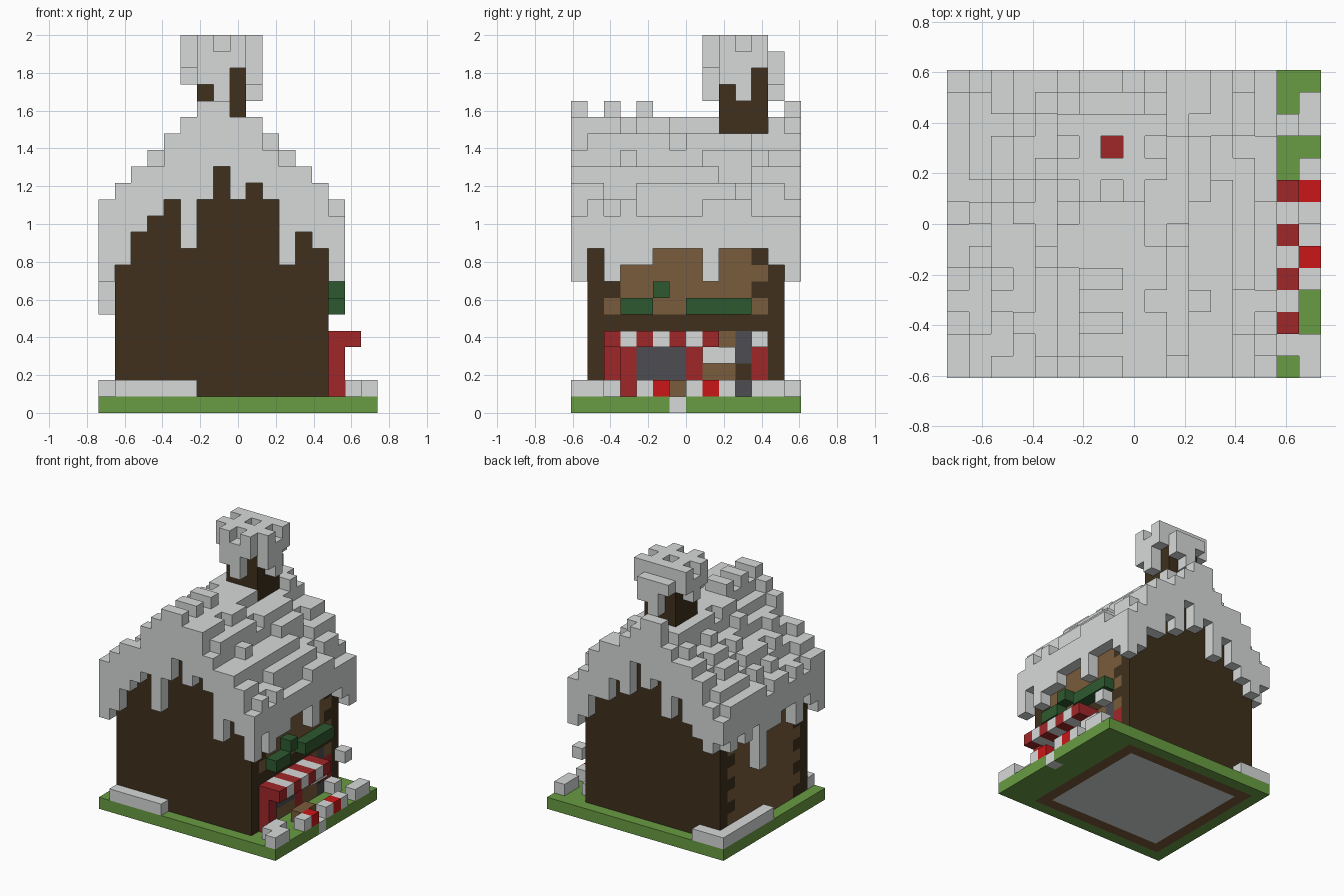
import bpy
import bmesh
import random

if "Cube" in bpy.data.objects:
    bpy.data.objects.remove(bpy.data.objects["Cube"], do_unlink=True)

random.seed(7)
NX, NY, NZ = 17, 14, 23
UNIT = 2 / NZ

COLOURS = {
    "snow": (0.68, 0.70, 0.69),
    "grass": (0.14, 0.33, 0.055),
    "dark_gingerbread": (0.05, 0.03, 0.012),
    "light_gingerbread": (0.195, 0.107, 0.045),
    "deep_red": (0.35, 0.02, 0.022),
    "bright_red": (0.6, 0.008, 0.009),
    "pine_green": (0.027, 0.10, 0.028),
    "slate_grey": (0.075, 0.075, 0.085),
}


def make_material(name, rgb):
    mat = bpy.data.materials.new(name)
    mat.use_nodes = True
    mat.diffuse_color = (*rgb, 1)
    mat.node_tree.nodes["Principled BSDF"].inputs["Base Color"].default_value = (*rgb, 1)
    return mat


MATERIALS = {name: make_material(name, rgb) for name, rgb in COLOURS.items()}

# Every block lives on one shared grid, as cell -> (part, colour)
cells = {}


def span(first, last):
    return range(first, last + 1)


def as_range(value):
    return (value,) if isinstance(value, int) else value


def fill(part, colour, xs, ys, zs):
    for i in as_range(xs):
        for j in as_range(ys):
            for k in as_range(zs):
                cells[i, j, k] = (part, colour)


# Ground slab, with the house footing, pale floor and a doorstep
fill("ground", "grass", range(NX), range(NY), 0)
fill("ground", "light_gingerbread", span(1, 13), span(1, 12), 0)
fill("ground", "snow", span(2, 12), span(2, 11), 0)
fill("ground", "snow", 16, 6, 0)


def roof_base(i):
    return 12 + min(i, 14 - i, 6)


# House body: dark gables, light side walls with notched corners
for i in span(1, 13):
    fill("house_walls", "dark_gingerbread", i, span(1, 12), range(1, roof_base(i) - 1))
for i in (1, 13):
    fill("house_walls", "light_gingerbread", i, span(3, 10), span(1, 9))
    fill("house_walls", "light_gingerbread", i, (2, 11), (2, 4, 6, 8))
fill("house_walls", "dark_gingerbread", 13, span(1, 12), 5)

# Shop window and narrow door pane, with red uprights in the wall
fill("shop_window", "slate_grey", 13, span(4, 6), (2, 3))
fill("door_pane", "slate_grey", 13, 10, (1, 3, 4))
fill("house_walls", "dark_gingerbread", 13, 10, 2)
fill("wall_uprights", "deep_red", 13, (3, 7, 11), span(1, 3))

# Snowy roof: stepped shell with icicle edges and raised drifts
FRONT_DRIPS = (8, 9, 11, 12, 13, 10, 13, 15, 13, 14, 13, 9, 11, 10, 8)
BACK_DRIPS = (10, 9, 10, 11, 13, 11, 14, 13, 15, 12, 13, 11, 11, 9, 8)
LEFT_DRIPS = (8, 10, 8, 9, 9, 10, 10, 10, 8, 10, 10, 10, 9, 8)
RIGHT_DRIPS = (8, 9, 10, 8, 10, 10, 9, 9, 6, 10, 9, 10, 9, 10)
RIDGE_DRIFTS = (0, 2, 4, 13)

for i in span(0, 14):
    for j in range(NY):
        top = roof_base(i)
        if j == 0:
            low = FRONT_DRIPS[i]
        elif j == NY - 1:
            low = BACK_DRIPS[i]
        elif i == 14:
            low = LEFT_DRIPS[j]
        elif i == 0:
            low = RIGHT_DRIPS[j]
        else:
            low = top - 3
        beside_chimney = i == 9 and j in span(9, 11)
        if i in span(6, 8):
            drift = j in RIDGE_DRIFTS and i < 8
        else:
            drift = random.random() < 0.5 and not beside_chimney
        fill("snow_roof", "snow", i, j, range(low, top + drift))

# Chimney stack with a glowing centre
fill("chimney", "dark_gingerbread", span(6, 8), span(9, 11), span(16, 20))
fill("chimney_ember", "deep_red", 7, 10, 19)
del cells[7, 10, 20]

# Snow cap: a ring without corners, drips on each side, lumps on top
fill("chimney_snow", "snow", span(6, 8), span(9, 11), (21, 22))
for k in (21, 22):
    del cells[7, 10, k]
for n, (front, left, back, right) in enumerate(zip((20, 19, 21), (20, 19, 21),
                                                   (21, 19, 20), (21, 20, 21))):
    fill("chimney_snow", "snow", 6 + n, 8, range(front, 22))
    fill("chimney_snow", "snow", 9, 9 + n, range(left, 22))
    fill("chimney_snow", "snow", 6 + n, 12, range(back, 22))
    fill("chimney_snow", "snow", 5, 9 + n, range(right, 22))
fill("chimney_snow", "snow", (6, 8), 8, 22)
fill("chimney_snow", "snow", (5, 9), (9, 11), 22)

# Striped awning with its post and the counter below
for j in span(2, 8):
    fill("awning", "snow" if j % 2 else "deep_red", (14, 15), j, 4)
fill("awning_post", "deep_red", 14, 2, span(1, 3))
fill("counter", "light_gingerbread", 15, span(5, 6), 1)
fill("shelf_snow", "snow", 14, (8, 9), 3)

# Lantern block beside the door
fill("lantern", "snow", 15, 11, 4)

# Pine garland over the shop
fill("garland", "pine_green", 14, (3, 4, 7, 8, 9, 10), 6)
fill("garland", "pine_green", 14, 5, 7)

# Snow drifts and sweets lying on the ground
fill("front_drift", "snow", span(1, 5), 0, 1)
fill("side_drift", "snow", 0, span(7, 13), 1)
fill("back_drift", "snow", span(0, 2), 13, 1)
fill("yard_snow", "snow", 14, 11, 1)
fill("yard_snow", "snow", 15, (1, 2), 1)
fill("yard_snow", "snow", 16, (0, 1, 4, 7, 9, 11, 12), 1)
fill("sweets", "bright_red", 16, (5, 8), 1)

# Face corners of a unit block, listed by outward direction
FACES = {}
for axis in range(3):
    u, v = (axis + 1) % 3, (axis + 2) % 3
    for side in (0, 1):
        ring = []
        for a, b in ((0, 0), (1, 0), (1, 1), (0, 1)):
            corner = [0, 0, 0]
            corner[axis], corner[u], corner[v] = side, a, b
            ring.append(tuple(corner))
        normal = [0, 0, 0]
        normal[axis] = 1 if side else -1
        FACES[tuple(normal)] = ring if side else ring[::-1]


def build(part):
    """Make one object from the exposed block faces of a part."""
    bm = bmesh.new()
    verts, slots = {}, []
    for cell, (owner, colour) in cells.items():
        if owner != part:
            continue
        if colour not in slots:
            slots.append(colour)
        for normal, ring in FACES.items():
            if tuple(c + n for c, n in zip(cell, normal)) in cells:
                continue
            corners = []
            for offset in ring:
                p = tuple(c + o for c, o in zip(cell, offset))
                if p not in verts:
                    verts[p] = bm.verts.new(((p[0] - NX / 2) * UNIT,
                                             (p[1] - NY / 2) * UNIT, p[2] * UNIT))
                corners.append(verts[p])
            bm.faces.new(corners).material_index = slots.index(colour)
    mesh = bpy.data.meshes.new(part)
    bm.to_mesh(mesh)
    bm.free()
    for colour in slots:
        mesh.materials.append(MATERIALS[colour])
    bpy.context.collection.objects.link(bpy.data.objects.new(part, mesh))


for part in dict.fromkeys(owner for owner, _ in cells.values()):
    build(part)
